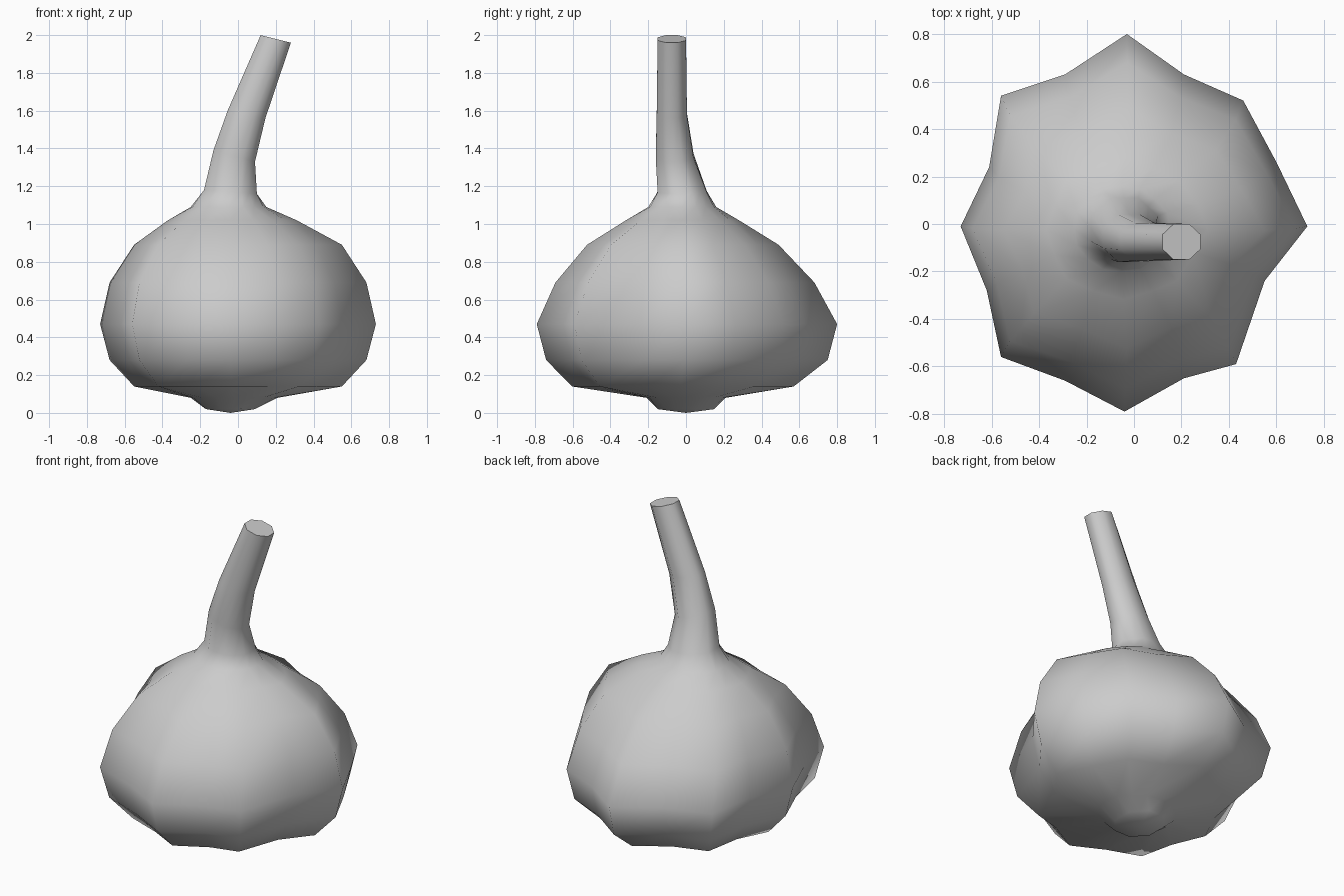
import bpy
import bmesh
from math import cos, sin, pi
from mathutils import Vector

default_cube = bpy.data.objects.get("Cube")
if default_cube:
    bpy.data.objects.remove(default_cube, do_unlink=True)

# Skin material
skin = bpy.data.materials.new("pale grey skin")
skin.use_nodes = True
colour = (0.6, 0.6, 0.6, 1)
skin.diffuse_color = colour
skin.node_tree.nodes["Principled BSDF"].inputs["Base Color"].default_value = colour

# Plan outline of the bulb at its widest: eight cloves with grooves between them
OUTLINE = [(.73, -.01), (.6, .26), (.46, .52), (.21, .63),
           (-.03, .8), (-.29, .63), (-.56, .54), (-.61, .24),
           (-.73, -.01), (-.62, -.28), (-.56, -.56), (-.29, -.66),
           (-.04, -.79), (.21, -.65), (.43, -.59), (.55, -.24)]
SIDES = len(OUTLINE)

# Rings from root to stem tip: height, centre x, y, radius x, y, clove strength, tilt
RINGS = [(.02, -.04, 0, .13, .15, 0, 0),
         (.08, -.02, 0, .23, .21, .4, 0),
         (.14, 0, -.02, .55, .59, 1, 0),
         (.28, 0, 0, .68, .75, 1, 0),
         (.47, 0, 0, .73, .8, 1, 0),
         (.69, 0, -.01, .68, .69, 1, 0),
         (.89, 0, -.02, .55, .51, 1, 0),
         (1.02, -.03, -.02, .34, .3, .7, 0),
         (1.09, -.05, -.02, .2, .18, .3, 0),
         (1.17, -.04, -.02, .14, .13, 0, .01),
         (1.36, -.02, -.06, .11, .1, 0, .03),
         (1.58, .045, -.075, .1, .08, 0, .02),
         (1.98, .2, -.075, .08, .075, 0, .02)]


def ring_point(index, ring):
    """Blend the clove outline into a plain octagon."""
    height, cx, cy, rx, ry, cloves, tilt = ring
    angle = 2 * pi * index / SIDES
    flat = 1 if index % 2 else cos(pi / 8)
    octagon = Vector((cos(angle), sin(angle))) * flat / cos(pi / 8)
    x, y = OUTLINE[index]
    lobed = Vector((x / OUTLINE[0][0], y / OUTLINE[4][1]))
    p = octagon.lerp(lobed, cloves)
    return (cx + rx * p.x, cy + ry * p.y, height - tilt * p.x)


# Bulb and stem as one continuous skin
bm = bmesh.new()
loops = [[bm.verts.new(ring_point(i, ring)) for i in range(SIDES)] for ring in RINGS]
for low, high in zip(loops, loops[1:]):
    for i in range(SIDES):
        j = (i + 1) % SIDES
        bm.faces.new((low[i], low[j], high[j], high[i]))

# Rounded root plate and cut stem tip
root = bm.verts.new((-.04, 0, 0))
for i in range(SIDES):
    bm.faces.new((root, loops[0][(i + 1) % SIDES], loops[0][i]))
bm.faces.new(loops[-1])
bmesh.ops.recalc_face_normals(bm, faces=bm.faces)

mesh = bpy.data.meshes.new("bulb_and_stem")
bm.to_mesh(mesh)
bm.free()
mesh.materials.append(skin)
bulb = bpy.data.objects.new("bulb_and_stem", mesh)
bpy.context.collection.objects.link(bulb)

# Smooth skin with a crisp rim at the stem tip
bpy.ops.object.select_all(action="DESELECT")
bulb.select_set(True)
bpy.context.view_layer.objects.active = bulb
bpy.ops.object.shade_smooth_by_angle(angle=pi * .42)
